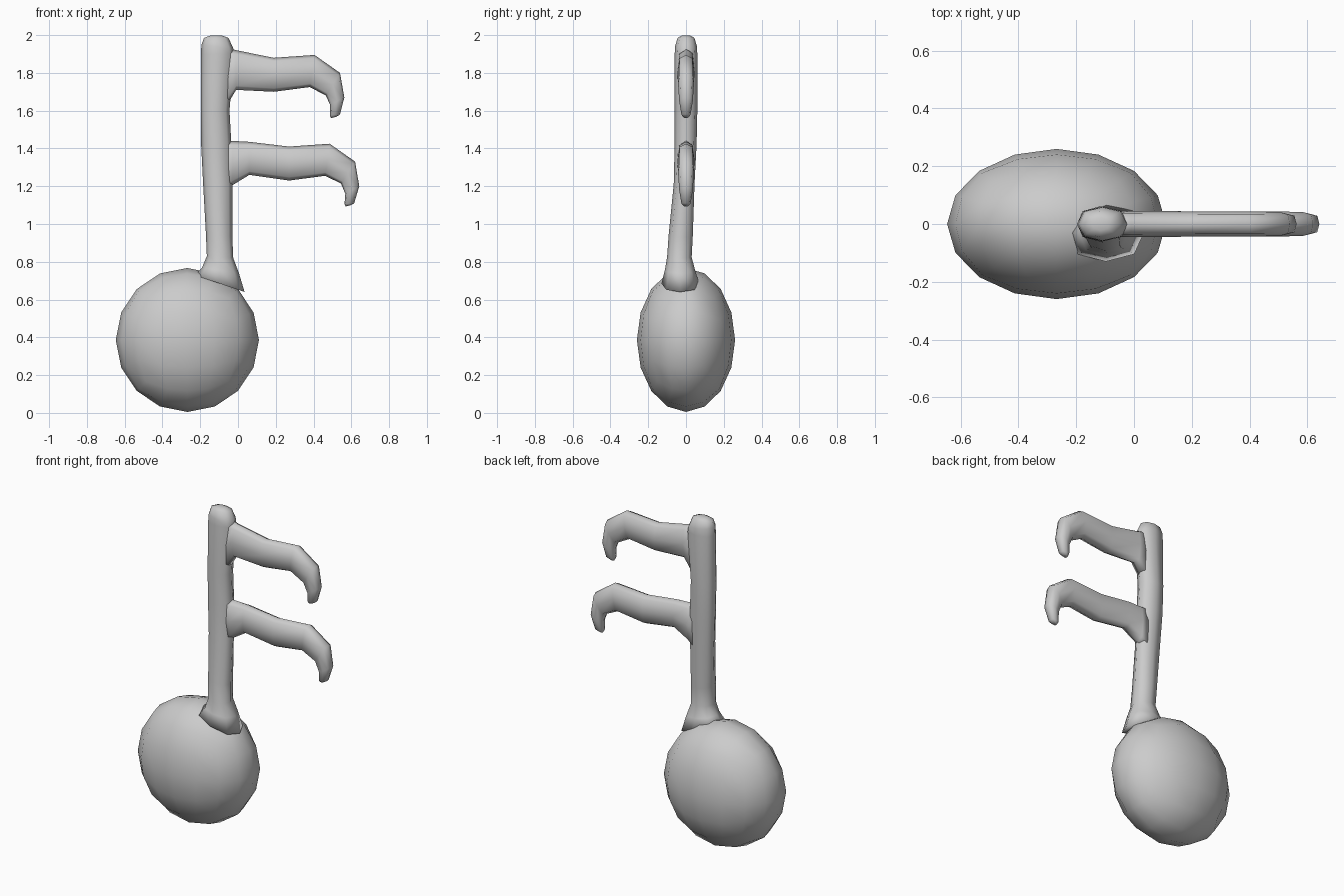
import bpy, bmesh
from math import sin, cos, tan, pi
from mathutils import Vector


def finish(bm, name):
    bmesh.ops.recalc_face_normals(bm, faces=bm.faces)
    mesh = bpy.data.meshes.new(name)
    bm.to_mesh(mesh)
    bm.free()
    mesh.shade_smooth()
    obj = bpy.data.objects.new(name, mesh)
    bpy.context.collection.objects.link(obj)
    return obj


def loft(name, sections, square=1.0, sides=8):
    """Sections: (x1, z1, x2, z2, y_centre, y_half), opposite edges of each ring."""
    bm = bmesh.new()
    rings = []
    for x1, z1, x2, z2, yc, yh in sections:
        a, b = Vector((x1, yc, z1)), Vector((x2, yc, z2))
        mid, half = (a + b) / 2, (a - b) / 2
        ring = []
        for i in range(sides):
            t = 2 * pi * i / sides
            k = square if i % 2 else 1.0   # pushes the diagonals outward
            ring.append(bm.verts.new(mid + half * cos(t) * k + Vector((0, yh * sin(t) * k, 0))))
        rings.append(ring)
    for r, s in zip(rings, rings[1:]):
        for i in range(sides):
            j = (i + 1) % sides
            bm.faces.new((r[i], r[j], s[j], s[i]))
    bm.faces.new(rings[0])
    bm.faces.new(rings[-1])
    return finish(bm, name)


# note head: rounded cube, 16 sides round, flattened front to back
bm = bmesh.new()
bmesh.ops.create_cube(bm, size=2)
bmesh.ops.subdivide_edges(bm, edges=bm.edges[:], cuts=3, use_grid_fill=True)
for v in bm.verts:
    d = Vector([tan(c * pi / 4) for c in v.co]).normalized()
    v.co = Vector((-0.268 + d.x * 0.379, d.y * 0.26, 0.386 + d.z * 0.381))
finish(bm, "note_head")

# stem: flared foot leaning forward, thicker upright, domed top
loft("stem", [
    (-0.23, 0.73, 0.035, 0.64, -0.03, 0.10),
    (-0.19, 0.77, 0.005, 0.74, -0.032, 0.08),
    (-0.165, 0.83, -0.025, 0.82, -0.035, 0.065),
    (-0.17, 0.95, -0.03, 0.93, -0.028, 0.064),
    (-0.185, 1.22, -0.03, 1.20, -0.010, 0.055),
    (-0.195, 1.42, -0.035, 1.42, -0.002, 0.058),
    (-0.197, 1.60, -0.045, 1.60, 0, 0.06),
    (-0.197, 1.90, -0.02, 1.90, 0, 0.06),
    (-0.193, 1.95, -0.025, 1.93, 0, 0.058),
    (-0.18, 1.985, -0.05, 1.985, 0, 0.045),
    (-0.145, 1.998, -0.085, 1.998, 0, 0.022),
], square=1.05)

# upper flag: top edge then bottom edge of each section
loft("upper_flag", [
    (-0.07, 1.94, -0.07, 1.61, 0, 0.045),
    (-0.01, 1.92, -0.01, 1.71, 0, 0.045),
    (0.19, 1.88, 0.19, 1.70, 0, 0.044),
    (0.405, 1.895, 0.38, 1.725, 0, 0.043),
    (0.54, 1.80, 0.465, 1.68, 0, 0.042),
    (0.563, 1.67, 0.488, 1.63, 0, 0.036),
    (0.54, 1.58, 0.486, 1.575, 0, 0.024),
    (0.52, 1.567, 0.492, 1.561, 0, 0.012),
], square=1.12)

# lower flag
loft("lower_flag", [
    (-0.07, 1.445, -0.07, 1.17, 0, 0.045),
    (-0.03, 1.44, -0.03, 1.205, 0, 0.045),
    (0.06, 1.435, 0.06, 1.26, 0, 0.044),
    (0.27, 1.41, 0.27, 1.23, 0, 0.044),
    (0.485, 1.425, 0.46, 1.255, 0, 0.043),
    (0.62, 1.33, 0.545, 1.215, 0, 0.042),
    (0.642, 1.20, 0.568, 1.16, 0, 0.036),
    (0.615, 1.11, 0.564, 1.105, 0, 0.024),
    (0.598, 1.10, 0.57, 1.093, 0, 0.012),
], square=1.12)
